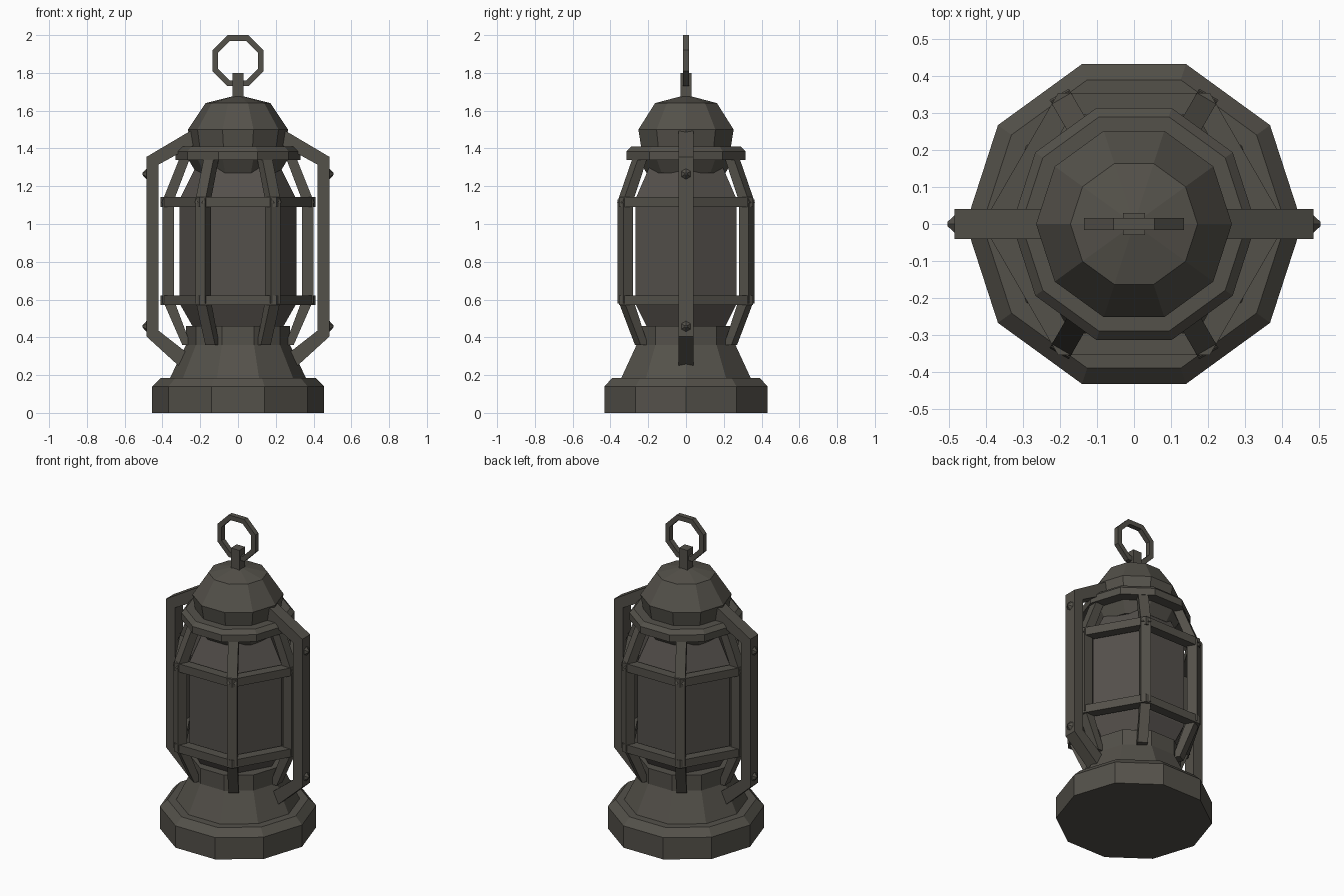
import bpy, math
from mathutils import Vector

cube = bpy.data.objects.get("Cube")
if cube:
    bpy.data.objects.remove(cube, do_unlink=True)


def material(name, rgb):
    m = bpy.data.materials.new(name)
    m.use_nodes = True
    m.diffuse_color = (*rgb, 1)
    m.node_tree.nodes["Principled BSDF"].inputs["Base Color"].default_value = (*rgb, 1)
    return m


METAL = material("dark iron", (0.088, 0.082, 0.068))
GLASS = material("smoky glass", (0.088, 0.079, 0.070))


def add(name, verts, faces, mat=METAL):
    me = bpy.data.meshes.new(name)
    me.from_pydata(verts, [], faces)
    me.materials.append(mat)
    ob = bpy.data.objects.new(name, me)
    bpy.context.collection.objects.link(ob)
    return ob


def lathe(name, profile, sides, mat=METAL, closed=False):
    """Turn (radius, z) points, listed bottom to top, around z; a closed profile makes a ring."""
    verts = [(r * math.cos(math.tau * i / sides), r * math.sin(math.tau * i / sides), z)
             for r, z in profile for i in range(sides)]
    n = len(profile)
    faces = []
    for k in range(n if closed else n - 1):
        a, b = k * sides, (k + 1) % n * sides
        for i in range(sides):
            j = (i + 1) % sides
            faces.append((a + i, a + j, b + j, b + i))
    if not closed:
        faces.append(tuple(reversed(range(sides))))
        faces.append(tuple(range((n - 1) * sides, n * sides)))
    return add(name, verts, faces, mat)


def prism(name, outline, half):
    """Extrude a counter-clockwise (x, z) outline along y."""
    n = len(outline)
    verts = [(x, y, z) for y in (-half, half) for x, z in outline]
    faces = [tuple(range(n)), tuple(reversed(range(n, 2 * n)))]
    faces += [(i, i + n, (i + 1) % n + n, (i + 1) % n) for i in range(n)]
    return add(name, verts, faces)


# Body: foot, glass and domed cap
lathe("base", [(0.455, 0), (0.455, 0.14), (0.41, 0.185), (0.36, 0.185),
               (0.275, 0.36), (0.275, 0.46)], 10)
lathe("glass", [(0.23, 0.44), (0.31, 0.58), (0.31, 1.13), (0.21, 1.33)], 6, GLASS)
lathe("cap_underside", [(0.22, 1.27), (0.265, 1.345)], 10)
lathe("collar", [(0.25, 1.34), (0.33, 1.34), (0.33, 1.385), (0.305, 1.41), (0.25, 1.41)],
      10, closed=True)
lathe("dome", [(0.25, 1.34), (0.25, 1.41), (0.265, 1.5), (0.172, 1.64), (0.012, 1.68)], 10)

# Hexagonal cage: two bands, six posts and bent struts
for name, z in (("lower_band", 0.57), ("upper_band", 1.09)):
    lathe(name, [(0.34, z), (0.41, z), (0.41, z + 0.052), (0.34, z + 0.052)], 6, closed=True)
h = 0.03
for i in range(6):
    parts = [
        ("post", [(0.37 - h, 0.58), (0.37 + h, 0.58), (0.37 + h, 1.13), (0.37 - h, 1.13)]),
        ("upper_strut", [(0.345, 1.11), (0.405, 1.11), (0.305, 1.36), (0.25, 1.36)]),
        ("lower_strut", [(0.25, 0.36), (0.295, 0.36), (0.4, 0.6), (0.34, 0.6)]),
    ]
    for name, outline in parts:
        prism(f"{name}_{i + 1}", outline, h).rotation_euler.z = math.tau * i / 6

# Side frames with pointed bolts
frame = [(0.28, 0.25), (0.315, 0.25), (0.485, 0.405), (0.485, 1.355), (0.24, 1.5),
         (0.21, 1.43), (0.42, 1.315), (0.42, 0.435), (0.26, 0.31)]
for side, turn in (("left", 0), ("right", math.pi)):
    prism(f"{side}_frame", frame, 0.04).rotation_euler.z = turn
    for label, z in (("lower", 0.458), ("upper", 1.265)):
        bolt = lathe(f"{side}_{label}_bolt", [(0.036, 0), (0.006, 0.027)], 6)
        bolt.rotation_euler = (0, math.pi / 2, turn)
        bolt.location = Vector((math.cos(turn) * 0.478, 0, z))

# Hanging loop on a square stem
prism("stem", [(-h, 1.64), (h, 1.64), (h, 1.8), (-h, 1.8)], h)
c = math.cos(math.pi / 8)
ring = lathe("hanging_ring", [(0.105 / c, -0.016), (0.135 / c, -0.016),
                              (0.135 / c, 0.016), (0.105 / c, 0.016)], 8, closed=True)
ring.rotation_euler = (math.pi / 2, math.pi / 8, 0)
ring.location.z = 1.865
